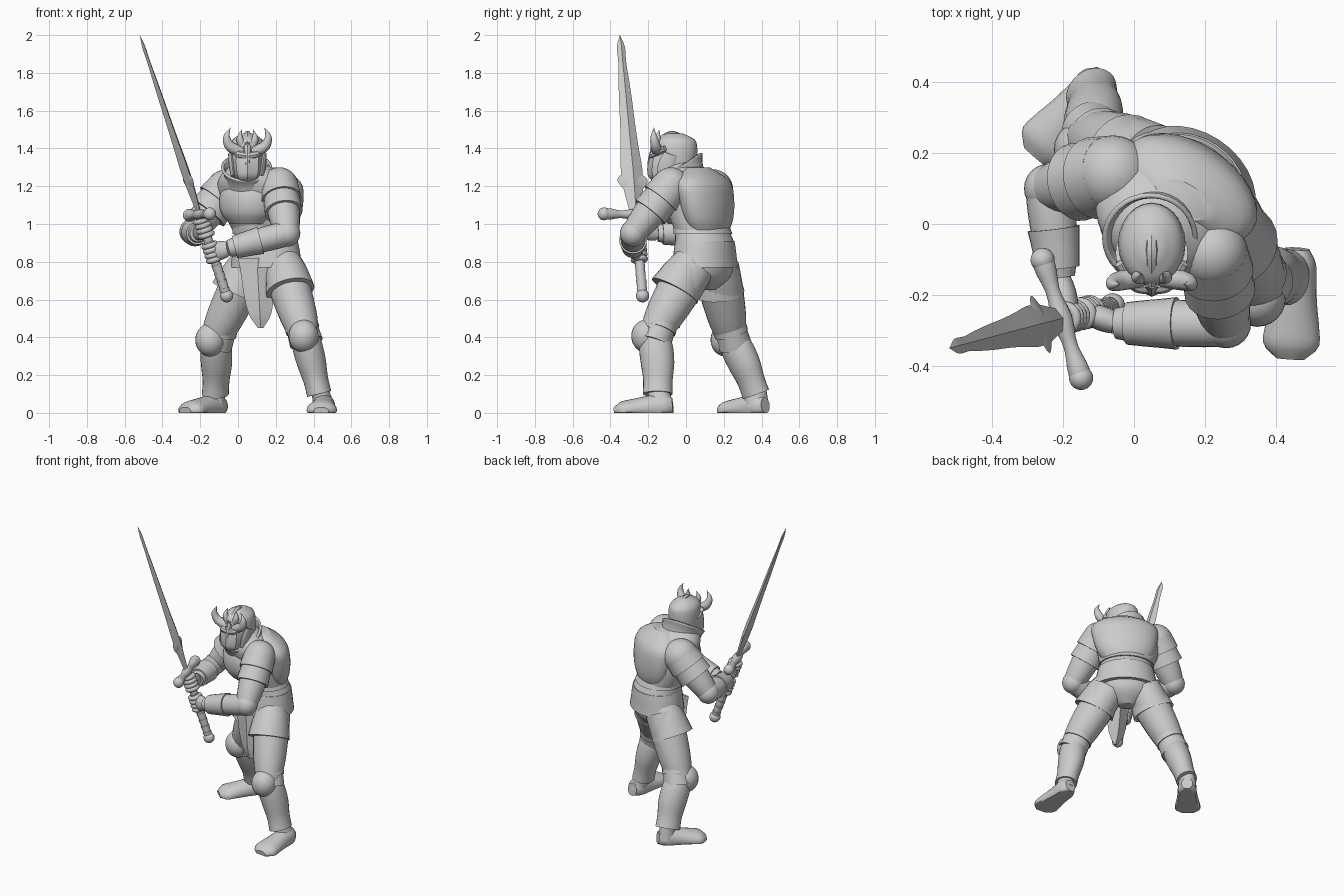
import bpy, bmesh, math
from mathutils import Vector

if "Cube" in bpy.data.objects:
    bpy.data.objects.remove(bpy.data.objects["Cube"])

steel = bpy.data.materials.new("plain grey")
steel.use_nodes = True
steel.diffuse_color = (0.6, 0.6, 0.6, 1)
steel.node_tree.nodes["Principled BSDF"].inputs["Base Color"].default_value = steel.diffuse_color


def point(x, y, z):
    return Vector((x, y, z))


RIGHTWARD, UPWARD = point(1, 0, 0), point(0, 0, 1)


def finish(obj, name, angle):
    """Name, colour and shade a part."""
    obj.name = name
    obj.data.materials.append(steel)
    bpy.ops.object.select_all(action='DESELECT')
    obj.select_set(True)
    bpy.context.view_layer.objects.active = obj
    bpy.ops.object.shade_smooth_by_angle(angle=math.radians(angle))
    return obj


def sample(keys, t):
    """Smooth curve through evenly spaced keys, t from start to end."""
    place = t * (len(keys) - 1)
    i = min(int(place), len(keys) - 2)
    k = place - i
    b, c = keys[i], keys[i + 1]
    a = keys[i - 1] if i else b
    d = keys[i + 2] if i + 2 < len(keys) else c
    start, end = (c - a) / 2, (d - b) / 2
    return b + start * k + ((c - b) * 3 - start * 2 - end) * k ** 2 + ((b - c) * 2 + start + end) * k ** 3


def sweep(name, path, widths, flat=(1, 1), side=RIGHTWARD, axis=None, sides=24, steps=16,
          open_ends=False, angle=40):
    """Skin elliptical sections along a smooth path; flat is depth over width."""
    bm = bmesh.new()
    loops = []
    centres = [sample(path, i / steps) for i in range(steps + 1)]
    for i, centre in enumerate(centres):
        along = axis or centres[min(i + 1, steps)] - centres[max(i - 1, 0)]
        along = along.normalized()
        across = (side - along * side.dot(along)).normalized()
        deep = along.cross(across)
        width = max(sample(widths, i / steps), 0.001)
        depth = width * sample(flat, i / steps)
        loop = []
        for j in range(sides):
            turn = math.tau * j / sides
            spot = centre + across * width * math.cos(turn) + deep * depth * math.sin(turn)
            spot.z = max(spot.z, 0)
            loop.append(bm.verts.new(spot))
        loops.append(loop)
    for low, high in zip(loops, loops[1:]):
        for j in range(sides):
            bm.faces.new((low[j - 1], low[j], high[j], high[j - 1]))
    if not open_ends:
        bm.faces.new(loops[0])
        bm.faces.new(loops[-1])
    bmesh.ops.recalc_face_normals(bm, faces=bm.faces)
    mesh = bpy.data.meshes.new(name)
    bm.to_mesh(mesh)
    bm.free()
    obj = bpy.data.objects.new(name, mesh)
    bpy.context.collection.objects.link(obj)
    return finish(obj, name, angle)


def bands(name, start, end, first, last, count, flare=1.1):
    """Overlapping armour lames, each flaring over the next."""
    for i in range(count):
        low, high = start.lerp(end, i / count), start.lerp(end, (i + 1) / count)
        size = first + (last - first) * i / count
        sweep(f"{name}_{i}", [low, high], (size, size * flare), steps=3)


def ball(name, centre, radius, scale=(1, 1, 1)):
    bpy.ops.mesh.primitive_uv_sphere_add(segments=24, ring_count=14, radius=radius, location=centre, scale=scale)
    return finish(bpy.context.object, name, 60)


# Body landmarks, with the chest twisted toward the right
PELVIS, WAIST = point(.15, .11, .65), point(.15, .1, .9)
CHEST, NECK = point(.09, .05, 1.13), point(.06, -.02, 1.33)
twist = math.radians(-33)
ACROSS = point(math.cos(twist), math.sin(twist), 0)
BACK = UPWARD.cross(ACROSS)

# Torso and its plates
body = dict(side=ACROSS, axis=UPWARD, sides=32)
sweep("torso", [WAIST, CHEST, NECK], (.15, .18, .2, .18, .07), (.8, .8, .9), **body)
front = CHEST - BACK * .07
sweep("breastplate", [front - UPWARD * .13, front, front + UPWARD * .1],
      (.1, .15, .16, .14, .08), (.8, .8), **body)
spine = CHEST + BACK * .09 + ACROSS * .03
sweep("back_plate", [WAIST + BACK * .03 + UPWARD * .05, spine, spine - BACK * .05 + UPWARD * .17],
      (.13, .18, .205, .2, .08), (.6, .55, .6), angle=30, **body)
bands_at = [WAIST.lerp(CHEST, k) for k in (0, .2, .4)]
for low, high in zip(bands_at, bands_at[1:]):
    sweep("waist_lame", [low, high], (.175, .165), (.85, .85), steps=2, **body)
sweep("pelvis", [PELVIS, WAIST], (.05, .15, .18, .17), (.8, .8), **body)
sweep("armour_skirt", [WAIST - UPWARD * .13, WAIST + UPWARD * .01], (.205, .19, .175), (.8, .85), **body)
sweep("front_cloth", [point(.12, -.04, .45), point(.1, -.03, .82)], (.015, .06, .08, .09, .1), (.4, .3),
      axis=UPWARD, sides=4, angle=20)

# Legs: hip, knee, ankle, heel, toe
LEGS = {
    "left": (point(.24, .03, .77), point(.35, -.17, .42), point(.43, -.15, .1),
             point(.46, -.07, .04), point(.44, -.38, .01)),
    "right": (point(.06, .16, .77), point(-.12, .24, .4), point(-.12, .37, .1),
              point(-.08, .42, .04), point(-.28, .19, .01)),
}
for label, (hip, knee, ankle, heel, toe) in LEGS.items():
    forward = (toe - heel).normalized()
    outward = forward.cross(UPWARD)
    sweep(label + "_thigh", [hip, knee], (.11, .11, .1, .08), (1.1, 1))
    sweep(label + "_tasset", [hip + UPWARD * .04, hip.lerp(knee, .35) + forward * .02], (.09, .115, .13), (1, 1.05))
    bands(label + "_knee_guard", knee.lerp(hip, .25), knee.lerp(ankle, .15), .086, .083, 2, 1.06)
    ball(label + "_kneecap", knee + forward * .04 - UPWARD * .01, .08, (1, 1, 1.1))
    sweep(label + "_greave", [knee, knee.lerp(ankle, .5) - forward * .01, ankle],
          (.07, .08, .077, .066, .066), (1.1, 1.2), side=outward)
    sweep(label + "_ankle", [ankle + UPWARD * .03, heel.lerp(toe, .2)], (.045, .055), (1.2, 1.2))
    sweep(label + "_boot", [heel, toe], (.035, .055, .06, .066, .076, .078, .04), (1.2, 1.1, .7, .5), side=outward)

# Sword: everything lines up on one axis
POMMEL, TIP = point(-.06, -.23, .62), point(-.52, -.35, 2)
AIM = (TIP - POMMEL).normalized()
GUARD = point(.3, -.9, 0)
EDGE = (GUARD - AIM * GUARD.dot(AIM)).normalized()


def on_sword(height):
    return POMMEL.lerp(TIP, (height - POMMEL.z) / (TIP.z - POMMEL.z))


ball("pommel", POMMEL, .035)
bands("sword_grip", POMMEL, on_sword(1.03), .024, .024, 10, 1.15)
hilt = on_sword(1.05)
sweep("cross_guard", [hilt - EDGE * .19, hilt + EDGE * .19], (.03, .03, .02, .03, .02, .03, .03), side=UPWARD)
for end in (-EDGE, EDGE):
    ball("guard_knob", hilt + end * .175, .034)
sharp = dict(side=EDGE, axis=AIM, sides=4, angle=15)
sweep("blade", [hilt, TIP], (.03, .04, .055, .06, .05, .042, .037, .03, .022, .022, 0), (.4, .4), steps=30, **sharp)
sweep("blade_barbs", [on_sword(1.14), on_sword(1.27)], (.03, .05, .085, .045), (.3, .2), **sharp)

# Arms: shoulder, elbow, wrist, height held on the sword, shoulder size
ARMS = {
    "left": (point(.22, -.08, 1.2), point(.26, -.28, .95), point(-.05, -.28, .87), .85, .1),
    "right": (point(-.06, .14, 1.18), point(-.24, .1, .96), point(-.21, -.15, .95), .98, .11),
}
for label, (shoulder, elbow, wrist, height, size) in ARMS.items():
    sweep(label + "_upper_arm", [shoulder, elbow], (.08, .09, .08, .065))
    ball(label + "_shoulder_cap", shoulder, size)
    bands(label + "_pauldron", shoulder, shoulder.lerp(elbow, .55), size, size * .9, 2, 1.06)
    ball(label + "_elbow_guard", elbow, .07)
    sweep(label + "_forearm", [elbow, wrist], (.066, .067, .06, .044), side=UPWARD)
    sweep(label + "_cuff", [elbow.lerp(wrist, .45), elbow.lerp(wrist, .9)], (.074, .067, .06), side=UPWARD)
    grip = on_sword(height)
    sweep(label + "_hand", [wrist, grip], (.038, .05, .046), (.8, .6), side=UPWARD)
    # Fingers wrapped around the grip, thumb above them
    for i in range(4):
        bpy.ops.mesh.primitive_torus_add(
            major_radius=.032, minor_radius=.0145, major_segments=20, minor_segments=10,
            location=on_sword(height + (i - 1.5) * .025), rotation=AIM.to_track_quat('Z', 'Y').to_euler())
        finish(bpy.context.object, label + "_finger", 60)
    nail = grip + AIM * .05 - EDGE * .03
    sweep(label + "_thumb", [grip.lerp(wrist, .6), grip.lerp(wrist, .3) + AIM * .04, nail], (.018, .016, .01), sides=12)

# Tilted collar around the neck
sweep("neck", [NECK - UPWARD * .1, NECK + UPWARD * .05], (.08, .07))
collar = sweep("collar", [point(.07, 0, 1.17), point(.045, -.04, 1.3)], (.145, .125, .125, .135), (1, 1.1),
               axis=point(0, -.5, .85), sides=32, open_ends=True)
rim = collar.modifiers.new("thickness", 'SOLIDIFY')
rim.thickness = .014

# Helmet with ridge, faceted face mask and pronged crown
HEAD = point(.05, -.06, 1.37)


def on_head(x, y, z):
    return HEAD + point(x, y, z)


sweep("helmet", [on_head(0, .01, -.12), on_head(0, 0, .11)], (.085, .09, .094, .094, .08, .03), (1.1, 1.2, 1.4),
      axis=UPWARD, angle=60)
sweep("helmet_ridge", [on_head(0, -.11, .05), on_head(0, -.01, .105), on_head(0, .1, .04)], (.015, .018, .012), sides=8)
sweep("face_mask", [on_head(0, -.06, -.15), on_head(0, -.05, 0)], (.035, .07, .082, .084, .08), (1.2, 1),
      axis=UPWARD, sides=8, angle=20)
sweep("nose_guard", [on_head(0, -.13, -.1), on_head(0, -.13, -.04), on_head(0, -.1, .04)], (.012, .013, .024), sides=8)
for label, s in (("left", 1), ("right", -1)):
    sweep(label + "_brow", [on_head(0, -.12, -.01), on_head(s * .045, -.11, 0), on_head(s * .09, -.05, .03)],
          (.016, .02, .016), side=UPWARD, sides=8)
    sweep(label + "_cheek", [on_head(s * .075, -.06, -.12), on_head(s * .09, -.02, 0)], (.012, .016, .012), (3, 3),
          sides=12)
    sweep(label + "_horn", [on_head(s * .03, -.09, .01), on_head(s * .09, -.1, .04), on_head(s * .11, -.11, .09),
                            on_head(s * .09, -.11, .14)], (.028, .028, .018, 0), side=UPWARD.cross(RIGHTWARD), sides=12)
    sweep(label + "_prong", [on_head(s * .015, -.08, .03), on_head(s * .04, -.09, .08), on_head(s * .03, -.08, .13)],
          (.025, .018, 0), sides=12)
